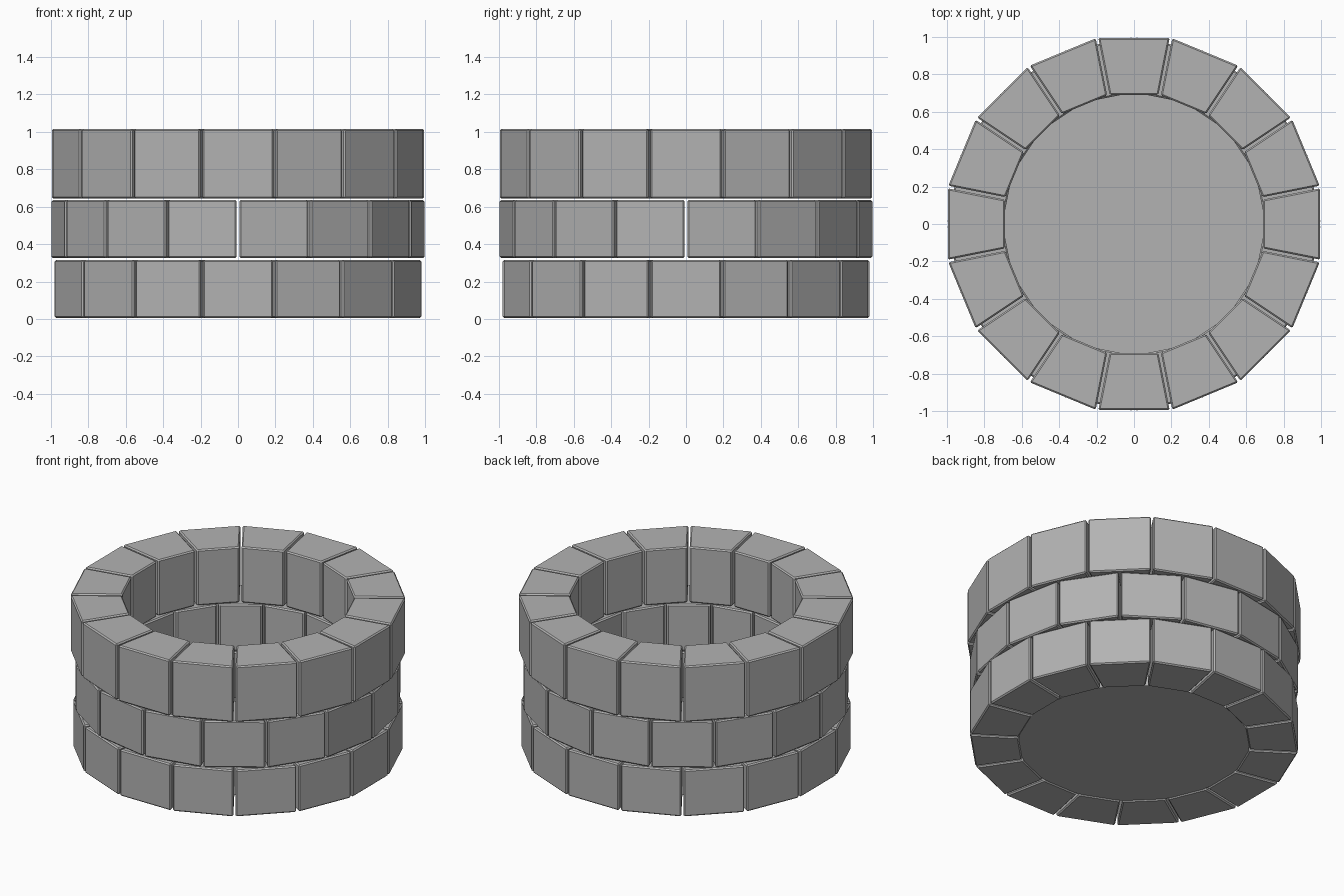
import bpy, bmesh, math

if "Cube" in bpy.data.objects:
    bpy.data.objects.remove(bpy.data.objects["Cube"])

stone = bpy.data.materials.new("grey_stone")
stone.diffuse_color = (0.45, 0.45, 0.45, 1)
stone.use_nodes = True
stone.node_tree.nodes["Principled BSDF"].inputs["Base Color"].default_value = stone.diffuse_color
COUNT = 16
HALF = math.pi / COUNT


def stone_ring(name, z0, z1, inner, outer, turn, gap=0.007, bevel=0.008):
    """Ring of separate flat-faced wedge stones with softened edges."""
    bm = bmesh.new()
    wi = inner * math.tan(HALF) - gap
    wo = outer * math.tan(HALF) - gap
    for i in range(COUNT):
        a = 2 * HALF * (i + turn)
        c, s = math.cos(a), math.sin(a)
        plan = [(inner, -wi), (outer, -wo), (outer, wo), (inner, wi)]
        low, high = [[bm.verts.new((r * c - t * s, r * s + t * c, z)) for r, t in plan]
                     for z in (z0, z1)]
        bm.faces.new(low[::-1])
        bm.faces.new(high)
        for k in range(4):
            n = (k + 1) % 4
            bm.faces.new((low[k], low[n], high[n], high[k]))
    bmesh.ops.bevel(bm, geom=bm.edges[:], offset=bevel, segments=1, affect='EDGES')
    me = bpy.data.meshes.new(name)
    bm.to_mesh(me)
    bm.free()
    me.materials.append(stone)
    ob = bpy.data.objects.new(name, me)
    bpy.context.collection.objects.link(ob)


# three courses, the middle one staggered by half a stone
stone_ring("bottom_course", 0.005, 0.315, 0.69, 0.98, 0)
stone_ring("middle_course", 0.325, 0.635, 0.69, 0.98, 0.5)
stone_ring("top_course", 0.643, 1.015, 0.69, 0.995, 0)

# floor disc inside the bottom course
bpy.ops.mesh.primitive_circle_add(vertices=64, radius=0.70, fill_type='NGON',
                                  location=(0, 0, 0.012))
floor = bpy.context.object
floor.name = "floor_disc"
floor.data.materials.append(stone)
